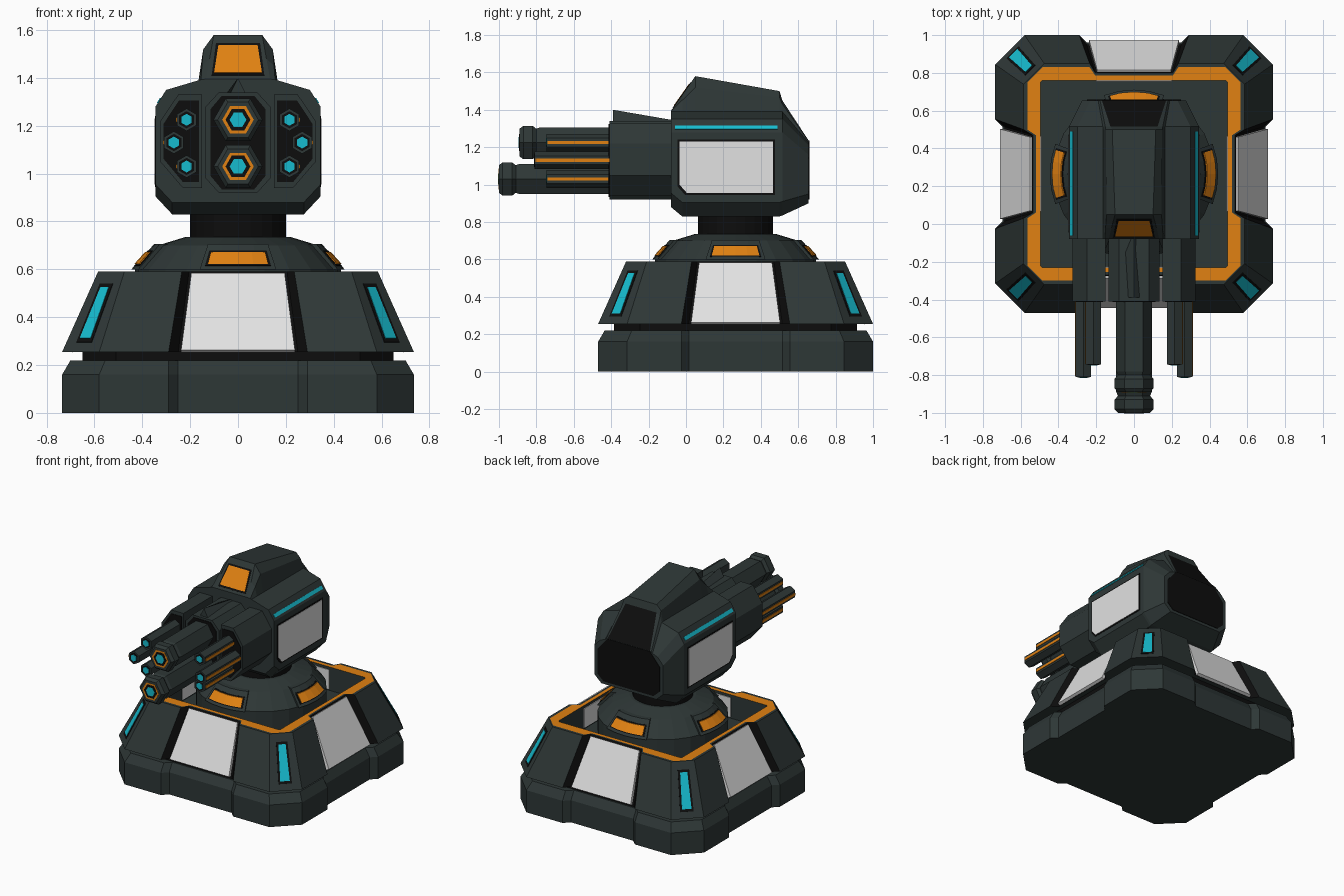
import bpy, bmesh
from math import sin, cos, pi, radians
from mathutils import Vector, Matrix, geometry

cube = bpy.data.objects.get("Cube")
if cube:
    bpy.data.objects.remove(cube, do_unlink=True)

CY = 0.265  # depth of the base centre


def material(name, rgb, rough=0.6):
    m = bpy.data.materials.new(name)
    m.use_nodes = True
    m.diffuse_color = (*rgb, 1)
    bsdf = m.node_tree.nodes["Principled BSDF"]
    bsdf.inputs["Base Color"].default_value = (*rgb, 1)
    bsdf.inputs["Roughness"].default_value = rough
    return m


SLATE = material("dark_slate", (0.027, 0.038, 0.037))
BLACK = material("near_black", (0.004, 0.004, 0.004))
GREY = material("light_grey", (0.76, 0.76, 0.76))
ORANGE = material("orange", (0.75, 0.22, 0.006))
CYAN = material("cyan", (0.008, 0.5, 0.62))


def loft(name, rings, mats, rule=None, closed=False):
    """Skin equal point rings; cap the ends, or join last to first when closed."""
    bm = bmesh.new()
    rows = [[bm.verts.new(p) for p in ring] for ring in rings]
    n = len(rows[0])
    pairs = list(zip(rows, rows[1:])) + ([(rows[-1], rows[0])] if closed else [])
    for band, (a, b) in enumerate(pairs):
        for i in range(n):
            j = (i + 1) % n
            f = bm.faces.new((a[i], a[j], b[j], b[i]))
            if rule:
                f.material_index = rule(band, i, f.calc_center_median())
    if not closed:
        for row in (rows[0], rows[-1]):
            bm.faces.new(row)
    bmesh.ops.recalc_face_normals(bm, faces=bm.faces)
    mesh = bpy.data.meshes.new(name)
    bm.to_mesh(mesh)
    bm.free()
    ob = bpy.data.objects.new(name, mesh)
    for m in mats:
        mesh.materials.append(m)
    bpy.context.scene.collection.objects.link(ob)
    return ob


def plate(name, pts, mat, t=0.008):
    pts = [Vector(p) for p in pts]
    d = geometry.normal(pts[:4]) * t / 2
    return loft(name, [[p - d for p in pts], [p + d for p in pts]], [mat])


def turn(pts, k):
    """Rotate base-centred points by k quarter turns and move to the base centre."""
    m = Matrix.Translation((0, CY, 0)) @ Matrix.Rotation(k * pi / 2, 4, "Z")
    return [m @ Vector(p) for p in pts]


def outline(z, half, cut, inner=0.25, outer=0.29, deep=0.0):
    """Square with cut corners and a shallow notch in the middle of each side."""
    side = [(-half + cut, -half), (-outer, -half), (-inner, deep - half),
            (inner, deep - half), (outer, -half), (half - cut, -half)]
    return [p for k in range(4) for p in turn([(x, y, z) for x, y in side], k)]


def ngon(y, r, cx, cz, n=6, phase=0.0):
    return [(cx + r * cos(phase + 2 * pi * i / n), y, cz + r * sin(phase + 2 * pi * i / n))
            for i in range(n)]


def spin(name, profile, mat, a0=0.0, a1=2 * pi, steps=24):
    """Sweep a closed radius/height profile around the base axis."""
    full = a1 - a0 > 6
    angles = [a0 + (a1 - a0) * i / steps for i in range(steps if full else steps + 1)]
    rings = [[(r * cos(a), CY + r * sin(a), z) for r, z in profile] for a in angles]
    return loft(name, rings, [mat], closed=full)


def mirror_ring(y, half):
    return [(x, y, z) for x, z in half] + [(-x, y, z) for x, z in reversed(half)]


# Base: foot, dark gap, skirt with orange rim and sunken deck
foot = [outline(0, 0.735, 0.155, deep=0.04), outline(0.16, 0.735, 0.155, deep=0.04),
        outline(0.22, 0.70, 0.145, deep=0.04)]
loft("base_foot", foot, [SLATE])
loft("base_gap", [outline(z, 0.65, 0.14) for z in (0.21, 0.265)], [BLACK])


def skirt_rule(band, i, c):
    if band == 2:
        return 1
    return 2 if band == 0 and i % 6 in (1, 2, 3) else 0


skirt = [outline(0.255, 0.735, 0.155, 0.25, 0.29, 0.05),
         outline(0.59, 0.585, 0.11, 0.205, 0.235, 0.05),
         outline(0.59, 0.565, 0.08, 0.205, 0.235, 0.045),
         outline(0.59, 0.495, 0.01, 0.205, 0.235),
         outline(0.42, 0.495, 0.01, 0.205, 0.235)]
loft("base_skirt", skirt, [SLATE, ORANGE, BLACK], skirt_rule)

# Panels and light slits on the skirt, windows on the dome
for k, side in enumerate(("front", "left", "back", "right")):
    def trapezoid(low, high):
        (w0, y0, z0), (w1, y1, z1) = low, high
        return [(-w0, -y0, z0), (w0, -y0, z0), (w1, -y1, z1), (-w1, -y1, z1)]

    panel = trapezoid((0.238, 0.70, 0.258), (0.195, 0.54, 0.58))
    plate(side + "_skirt_panel", turn(panel, k), GREY, 0.022)
    inside = trapezoid((0.2, 0.494, 0.43), (0.2, 0.494, 0.57))
    plate(side + "_inner_panel", turn(inside, k), GREY)

    def on_corner(w0, w1, z0, z1):
        slope = lambda z: 0.930 - (z - 0.255) * 0.537
        eighth = Matrix.Rotation(pi / 4, 4, "Z")
        quad = trapezoid((w0, slope(z0), z0), (w1, slope(z1), z1))
        return turn([eighth @ Vector(p) for p in quad], k)

    plate(side + "_slit_frame", on_corner(0.045, 0.038, 0.295, 0.54), BLACK, 0.005)
    plate(side + "_slit_light", on_corner(0.032, 0.024, 0.31, 0.525), CYAN, 0.009)

    mid = k * pi / 2 - pi / 2
    for part, prof, deg, mat in (
            ("frame", [(0.446, 0.6), (0.351, 0.705), (0.3, 0.705), (0.39, 0.6)], 21, SLATE),
            ("shadow", [(0.435, 0.615), (0.378, 0.678), (0.35, 0.67), (0.41, 0.61)], 18.5, BLACK),
            ("glass", [(0.434, 0.622), (0.389, 0.672), (0.36, 0.67), (0.41, 0.62)], 17, ORANGE)):
        spin(f"{side}_dome_window_{part}", prof, mat,
             mid - radians(deg), mid + radians(deg), 4)

# Turntable dome and neck
spin("dome", [(0.01, 0.42), (0.43, 0.42), (0.43, 0.6), (0.335, 0.7), (0.22, 0.735), (0.01, 0.735)], SLATE)
spin("neck", [(0.01, 0.72), (0.2, 0.72), (0.2, 0.87), (0.01, 0.87)], BLACK)


# Turret head with raised hump and tapered back
def head_section(y, bottom, hump):
    rise = hump - 1.39
    return mirror_ring(y, [(0.275, bottom), (0.345, bottom + 0.075), (0.345, 1.28), (0.30, 1.35),
                           (0.165, 1.39), (0.155 - 0.05 * rise, 1.39 + 0.68 * rise),
                           (0.135 - 0.18 * rise, hump)])


head = [head_section(*s) for s in ((-0.08, 0.88, 1.395), (-0.02, 0.83, 1.48), (0.05, 0.83, 1.58),
                                   (0.5, 0.83, 1.5), (0.515, 0.835, 1.45))]
head.append(mirror_ring(0.655, [(0.22, 0.90), (0.275, 0.95), (0.275, 1.16), (0.23, 1.21),
                                (0.19, 1.225), (0.18, 1.232), (0.17, 1.237)]))
loft("turret_head", head, [SLATE, BLACK], lambda band, i, c: int(band == 4 and i == 6))
plate("head_back_recess", mirror_ring(0.655, [(0.2, 0.92), (0.25, 0.965), (0.25, 1.14),
                                              (0.17, 1.235)]), BLACK)


def hump_window(grow):
    spots = ((0.1, 1.42 - grow), (0.082, 1.535 + grow))
    pts = [(x + grow, -0.08 + (z - 1.395) * 0.703, z) for x, z in spots]
    return pts + [(-x, y, z) for x, y, z in reversed(pts)]


plate("hump_window_frame", hump_window(0.01), BLACK, 0.005)
plate("hump_window", hump_window(0), ORANGE, 0.009)

# Triple launchers and side details, mirrored
pod = [(0.15, 0.94), (0.23, 0.94), (0.325, 1.05), (0.325, 1.22), (0.25, 1.33), (0.15, 1.33)]
for s, side in ((1, "left"), (-1, "right")):
    def cheek(g):
        return [(s * 0.345, y, z) for y, z in (
            (0.005 - g, 0.955 - g), (0.465 + g, 0.955 - g), (0.465 + g, 1.23 + g),
            (-0.035 - g, 1.23 + g), (-0.035 - g, 1.0 - g))]

    plate(side + "_cheek_frame", cheek(0.01), BLACK, 0.004)
    plate(side + "_cheek_panel", cheek(0), GREY, 0.009)
    strip = [(s * 0.336, -0.06, 1.294), (s * 0.336, 0.49, 1.294),
             (s * 0.3225, 0.49, 1.315), (s * 0.3225, -0.06, 1.315)]
    plate(side + "_light_strip", strip, CYAN)

    loft(side + "_pod", [[(s * x, y, z) for x, z in pod] for y in (-0.41, -0.06)], [SLATE])
    mouth = [(s * (0.235 + (x - 0.235) * 0.84), -0.41, 1.135 + (z - 1.135) * 0.87) for x, z in pod]
    plate(side + "_pod_mouth", mouth, BLACK)
    for row, bx, bz, tip in (("upper", 0.215, 1.225, -0.745), ("middle", 0.268, 1.13, -0.81),
                             ("lower", 0.215, 1.03, -0.745)):
        name, cx = f"{side}_{row}_barrel", s * bx
        hexes = lambda y, r: ngon(y, r, cx, bz, phase=pi / 6)
        loft(name, [hexes(-0.4, 0.047), hexes(tip, 0.047)], [SLATE])
        plate(name + "_bore", hexes(tip, 0.036), BLACK, 0.004)
        plate(name + "_light", hexes(tip, 0.025), CYAN)
        edge = cx + s * 0.041
        plate(name + "_stripe", [(edge, y, bz + h) for y, h in (
            (-0.41, -0.009), (tip + 0.005, -0.009), (tip + 0.005, 0.009), (-0.41, 0.009))], ORANGE)

# Centre sleeve with fin
sleeve = [(0.08, 0.92), (0.135, 0.98), (0.135, 1.28), (0.08, 1.34)]
loft("centre_sleeve", [mirror_ring(y, sleeve) for y in (-0.41, -0.06)], [SLATE])
plate("centre_sleeve_mouth", mirror_ring(-0.41, [(x * 0.85, 1.13 + (z - 1.13) * 0.93)
                                                 for x, z in sleeve]), BLACK)
loft("sleeve_fin", [[(-w, y, 1.32), (w, y, 1.32), (0, y, top)]
                    for y, w, top in ((-0.39, 0.04, 1.40), (-0.07, 0.06, 1.345))], [SLATE])

# Two heavy centre barrels with flared muzzles
for row, bz, tip in (("upper", 1.225, -0.89), ("lower", 1.03, -1.0)):
    name = f"centre_{row}_barrel"
    steps = ((0, 0.085), (0.02, 0.103), (0.07, 0.103), (0.09, 0.085), (0.11, 0.094))
    rings = [ngon(tip + d, r, 0, bz) for d, r in steps] + [ngon(-0.4, 0.094, 0, bz)]
    loft(name, rings, [SLATE])
    for part, r, mat, t in (("ring", 0.066, ORANGE, 0.003), ("bore", 0.052, BLACK, 0.006),
                            ("light", 0.035, CYAN, 0.009)):
        plate(f"{name}_{part}", ngon(tip, r, 0, bz), mat, t)
